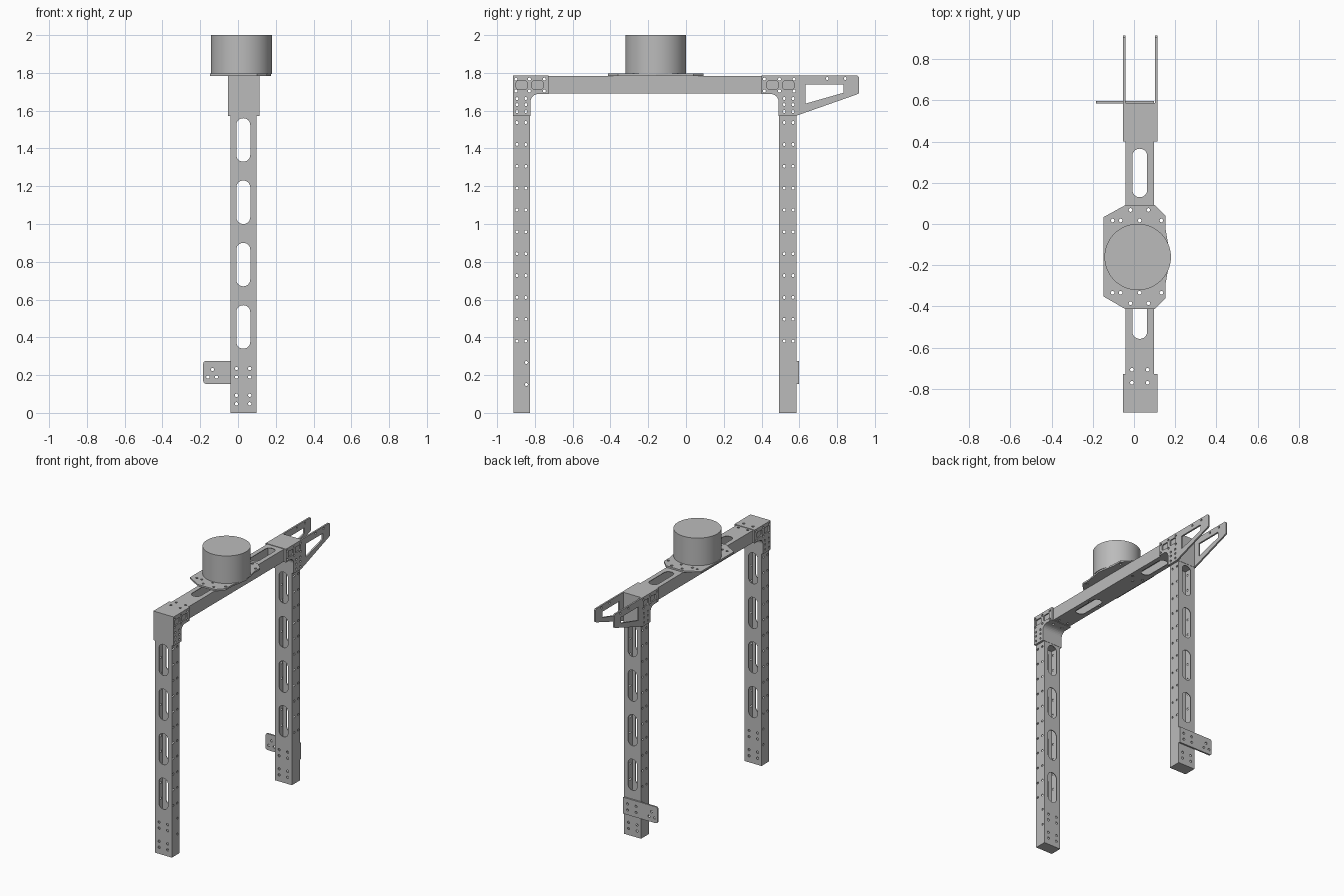
import bpy, bmesh
from math import sin, cos, pi, radians

if "Cube" in bpy.data.objects:
    bpy.data.objects.remove(bpy.data.objects["Cube"], do_unlink=True)

grey = bpy.data.materials.new("metal_grey")
grey.use_nodes = True
grey.diffuse_color = (0.5, 0.5, 0.5, 1)
grey.node_tree.nodes["Principled BSDF"].inputs["Base Color"].default_value = (0.5, 0.5, 0.5, 1)


def circle(u, v, r, n=12):
    return [(u + r * cos(2 * pi * i / n), v + r * sin(2 * pi * i / n)) for i in range(n)]


def rect(u0, u1, v0, v1):
    return [(u0, v0), (u1, v0), (u1, v1), (u0, v1)]


def rounded(u0, u1, v0, v1, r, n=6):
    pts = []
    corners = [(u1 - r, v1 - r), (u0 + r, v1 - r), (u0 + r, v0 + r), (u1 - r, v0 + r)]
    for k, (u, v) in enumerate(corners):
        for i in range(n + 1):
            a = pi / 2 * (k + i / n)
            pts.append((u + r * cos(a), v + r * sin(a)))
    return pts


PLACE = {"x": lambda u, v, w: (w, u, v), "y": lambda u, v, w: (u, w, v), "z": lambda u, v, w: (u, v, w)}


def prisms(name, axis, items):
    """One object made of outlines extruded along an axis: (outline, low, high)."""
    bm = bmesh.new()
    for pts, lo, hi in items:
        ends = [[bm.verts.new(PLACE[axis](u, v, w)) for u, v in pts] for w in (lo, hi)]
        bm.faces.new(ends[0])
        bm.faces.new(ends[1])
        for i in range(len(pts)):
            j = (i + 1) % len(pts)
            bm.faces.new((ends[0][i], ends[0][j], ends[1][j], ends[1][i]))
    bmesh.ops.recalc_face_normals(bm, faces=bm.faces)
    mesh = bpy.data.meshes.new(name)
    bm.to_mesh(mesh)
    bm.free()
    mesh.materials.append(grey)
    obj = bpy.data.objects.new(name, mesh)
    bpy.context.collection.objects.link(obj)
    return obj


helpers = []


def cutter(name, axis, items):
    obj = prisms(name, axis, items)
    obj.hide_render = True
    helpers.append(obj)
    return obj


def select(obj):
    bpy.ops.object.select_all(action="DESELECT")
    obj.select_set(True)
    bpy.context.view_layer.objects.active = obj


def cut(obj, *tools):
    select(obj)
    for tool in tools:
        mod = obj.modifiers.new("cut", "BOOLEAN")
        mod.operation = "DIFFERENCE"
        mod.solver = "EXACT"
        mod.object = tool
        bpy.ops.object.modifier_apply(modifier=mod.name)


# Shared sizes
X0, X1 = -0.041, 0.097          # tube width
B0, B1 = -0.053, 0.113          # bracket width
MID = 0.028
WALL = 0.005
R = 0.009
LEGS = {"front": (-0.912, -0.825, 1), "rear": (0.492, 0.585, -1)}
TOP, UNDER = 1.787, 1.688

# Hole patterns
leg_slots = cutter("leg_slot_cutter", "y", [
    (rounded(MID - 0.037, MID + 0.037, 0.34 + 0.33 * i, 0.57 + 0.33 * i, 0.036), -1, 1) for i in range(4)])
foot_holes = [(x, z) for x in (-0.008, 0.062) for z in (0.235, 0.19, 0.093, 0.048)]
foot_holes += [(-0.135, 0.23), (-0.16, 0.19), (-0.114, 0.19)]
y_holes = cutter("foot_hole_cutter", "y", [(circle(u, v, R), -1, 1) for u, v in foot_holes])

side = [(-0.845, 0.267), (-0.845, 0.15)]
for y in (-0.895, -0.848, 0.52, 0.567):
    side += [(y, 0.38 + 0.1157 * i) for i in range(11)]
    side += [(y, z) for z in (1.595, 1.632, 1.664)]
for y in (-0.9, -0.829, -0.75, 0.415, 0.495, 0.572):
    side += [(y, 1.767), (y, 1.704)]
side += [(0.748, 1.77), (0.843, 1.77)]
x_holes = cutter("side_hole_cutter", "x", [(circle(u, v, R - 0.001), -1, 1) for u, v in side])

deck = [(x, y) for x in (-0.01, 0.066) for y in (-0.707, -0.77)]
for s in (1, -1):
    deck += [(x, -0.158 + s * 0.226) for x in (-0.017, 0.07)]
    deck += [(x, -0.158 + s * 0.175) for x in (-0.104, -0.065, 0.027, 0.133)]
z_holes = cutter("deck_hole_cutter", "z", [(circle(u, v, R), 1.6, 1.85) for u, v in deck])

# Legs: hollow square tubes
for name, (y0, y1, s) in LEGS.items():
    leg = prisms(name + "_leg", "z", [(rect(X0, X1, y0, y1), 0, 1.70)])
    core = cutter("leg_core", "z", [(rect(X0 + WALL, X1 - WALL, y0 + WALL, y1 - WALL), WALL, 1.69)])
    cut(leg, core, leg_slots, y_holes, x_holes)

# Top beam: hollow tube with two slots
beam = prisms("top_beam", "y", [(rect(X0, X1, 1.692, 1.783), -0.9, 0.57)])
beam_core = cutter("beam_core", "y", [(rect(X0 + WALL, X1 - WALL, 1.692 + WALL, 1.783 - WALL), -0.89, 0.56)])
beam_slots = cutter("beam_slot_cutter", "z", [
    (rounded(MID - 0.036, MID + 0.036, a, b, 0.035), 1.6, 1.9) for a, b in ((0.13, 0.365), (-0.557, -0.325))])
cut(beam, beam_core, beam_slots, z_holes, x_holes)

# Corner brackets with a filleted inner corner and shallow side windows
for name, (y0, y1, s) in LEGS.items():
    outer, inner = (-0.915, y1) if s > 0 else (0.587, y0)
    end = outer + s * 0.187
    r = 0.04
    fillet = [(inner + s * (r - r * cos(a)), UNDER - r + r * sin(a))
              for a in [pi / 2 * i / 6 for i in range(7)]]
    outline = [(outer, TOP), (outer, 1.572), (inner + s * 0.002, 1.572)]
    outline += [(y + s * 0.002, z) for y, z in fillet] + [(end, UNDER), (end, TOP)]
    bracket = prisms(name + "_bracket", "x", [(outline, B0, B1)])
    windows = []
    for off in (0.045, 0.129):
        c = outer + s * off
        shape = rounded(c - 0.029, c + 0.029, 1.714, 1.757, 0.01)
        windows += [(shape, B0 - 0.1, B0 + 0.009), (shape, B1 - 0.009, B1 + 0.1)]
    cut(bracket, cutter("window_cutter", "x", windows), z_holes, x_holes)

# Rear arms: triangular plates with a cut-out
arm_hole = cutter("arm_cutter", "x", [([(0.632, 1.738), (0.835, 1.738), (0.835, 1.695), (0.632, 1.637)], -1, 1)])
for name, x in (("right", B0), ("left", B1 - 0.012)):
    arm = prisms(name + "_rear_arm", "x", [
        ([(0.586, TOP), (0.905, TOP), (0.915, 1.777), (0.915, 1.692), (0.905, 1.686), (0.586, 1.574)], x, x + 0.012)])
    cut(arm, arm_hole, x_holes)

# Side plate low on the rear leg
foot_plate = prisms("foot_plate", "y", [
    (rounded(-0.184, 0.05, 0.154, 0.275, 0.015)[7:21] + [(0.097, 0.154), (0.097, 0.275)], 0.585, 0.597)])
cut(foot_plate, y_holes)

# Mounting plate on the beam
plate = prisms("mount_plate", "z", [([
    (-0.041, 0.092), (0.1, 0.092), (0.153, 0.04), (0.153, -0.024), (0.176, -0.16), (0.153, -0.29),
    (0.153, -0.36), (0.1, -0.413), (-0.041, -0.413), (-0.147, -0.352), (-0.147, 0.034)], 1.784, 1.796)])
cut(plate, z_holes)

# Drum
drum = prisms("drum", "z", [(circle(0.018, -0.16, 0.161, 64), 1.795, 2.0)])
select(drum)
bpy.ops.object.shade_smooth_by_angle(angle=radians(30))

for h in helpers:
    bpy.data.objects.remove(h, do_unlink=True)
